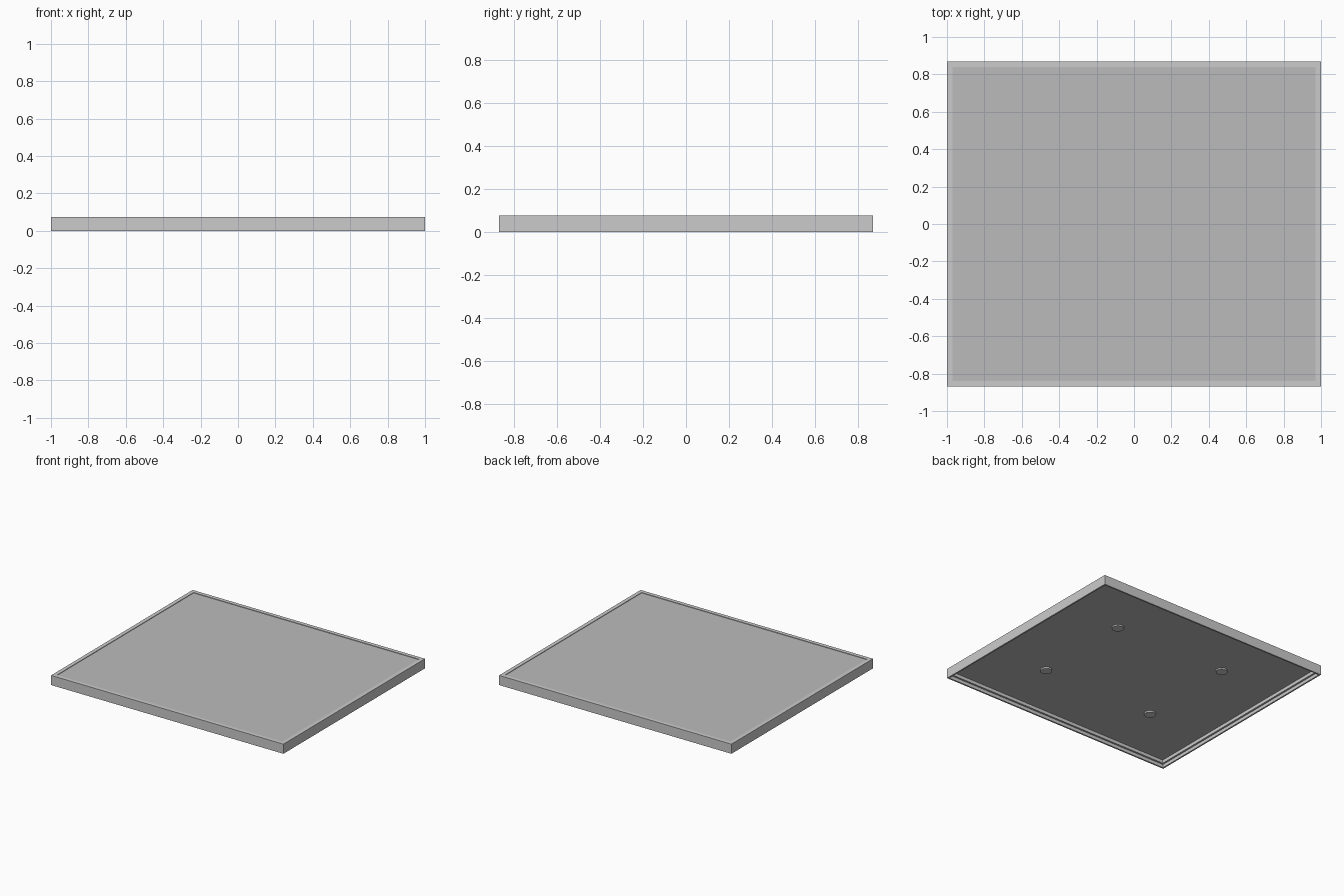
import bpy
import bmesh

if "Cube" in bpy.data.objects:
    bpy.data.objects.remove(bpy.data.objects["Cube"])

HX, HY = 1.0, 0.87          # half width and half depth
TOP = 0.075                 # overall height


def finish(bm, name):
    bmesh.ops.recalc_face_normals(bm, faces=bm.faces)
    mesh = bpy.data.meshes.new(name)
    bm.to_mesh(mesh)
    bm.free()
    obj = bpy.data.objects.new(name, mesh)
    bpy.context.collection.objects.link(obj)
    return obj


def rect_sweep(name, profile):
    """Sweep a closed (inset, z) profile around the rectangle with mitred corners."""
    bm = bmesh.new()
    rings = []
    for sx, sy in ((-1, -1), (1, -1), (1, 1), (-1, 1)):
        rings.append([bm.verts.new((sx * (HX - d), sy * (HY - d), z)) for d, z in profile])
    n = len(profile)
    for i in range(4):
        a, b = rings[i], rings[(i + 1) % 4]
        for j in range(n):
            k = (j + 1) % n
            bm.faces.new((a[j], b[j], b[k], a[k]))
    return finish(bm, name)


def box(name, inset, z0, z1):
    bm = bmesh.new()
    bmesh.ops.create_cube(bm, size=1)
    for v in bm.verts:
        v.co.x *= 2 * (HX - inset)
        v.co.y *= 2 * (HY - inset)
        v.co.z = z1 if v.co.z > 0 else z0
    return finish(bm, name)


# outer frame with a stepped inside, open underneath
rect_sweep("outer_frame", [
    (0, 0), (0, TOP), (0.03, TOP), (0.03, 0.05),
    (0.026, 0.05), (0.026, 0.025), (0.012, 0.025), (0.012, 0),
])

# flat panel set just below the frame's top edge
panel = box("centre_panel", 0.03, 0.05, TOP - 0.004)
grey = bpy.data.materials.new("panel_grey")
grey.diffuse_color = (0.5, 0.5, 0.5, 1)
grey.use_nodes = True
grey.node_tree.nodes["Principled BSDF"].inputs["Base Color"].default_value = grey.diffuse_color
panel.data.materials.append(grey)

# four round pads under the panel
for sx in (-1, 1):
    for sy in (-1, 1):
        bpy.ops.mesh.primitive_cylinder_add(
            vertices=32, radius=0.042, depth=0.012,
            location=(sx * 0.48, sy * 0.395, 0.045))
        pad = bpy.context.object
        pad.name = "under_pad"
        bpy.ops.object.shade_smooth_by_angle()
